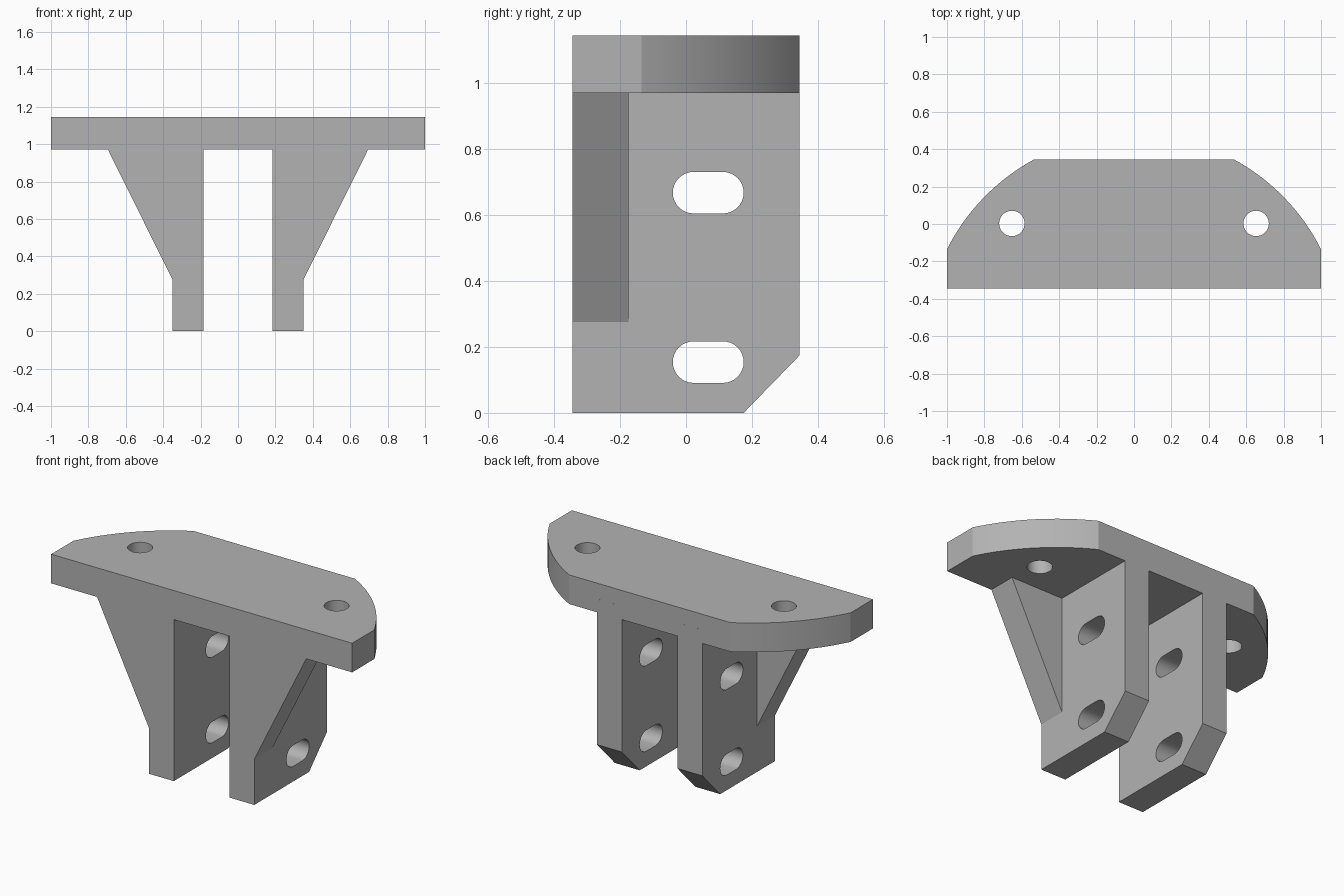
import bpy
import bmesh
from math import atan2, cos, sin, pi, hypot, radians
from mathutils import Vector

cube = bpy.data.objects.get("Cube")
if cube:
    bpy.data.objects.remove(cube, do_unlink=True)

grey = bpy.data.materials.new("matte grey")
grey.use_nodes = True
grey.diffuse_color = (0.45, 0.45, 0.45, 1)
grey.node_tree.nodes["Principled BSDF"].inputs["Base Color"].default_value = (0.45, 0.45, 0.45, 1)

DEPTH = 0.345          # half depth in y
TOP, UNDER = 1.145, 0.97
INNER, OUTER = 0.185, 0.35


def prism(name, points, axis, low, high):
    """Extrude a 2D outline along the given axis (0 = x, 1 = y, 2 = z)."""
    def place(p, d):
        co = list(p)
        co.insert(axis, d)
        return co
    bm = bmesh.new()
    face = bm.faces.new([bm.verts.new(place(p, low)) for p in points])
    ext = bmesh.ops.extrude_face_region(bm, geom=[face])
    verts = [v for v in ext["geom"] if isinstance(v, bmesh.types.BMVert)]
    move = Vector((0, 0, 0))
    move[axis] = high - low
    bmesh.ops.translate(bm, verts=verts, vec=move)
    bmesh.ops.recalc_face_normals(bm, faces=bm.faces)
    mesh = bpy.data.meshes.new(name)
    bm.to_mesh(mesh)
    bm.free()
    mesh.materials.append(grey)
    obj = bpy.data.objects.new(name, mesh)
    bpy.context.collection.objects.link(obj)
    return obj


def arc(cx, cy, r, a0, a1, n):
    return [(cx + r * cos(a0 + (a1 - a0) * i / n),
             cy + r * sin(a0 + (a1 - a0) * i / n)) for i in range(n + 1)]


def combine(target, tool, operation):
    """Apply a boolean and discard the tool object."""
    bpy.context.view_layer.objects.active = target
    mod = target.modifiers.new(operation, 'BOOLEAN')
    mod.operation = operation
    mod.solver = 'EXACT'
    mod.object = tool
    bpy.ops.object.modifier_apply(modifier=mod.name)
    bpy.data.objects.remove(tool, do_unlink=True)


# Top plate: straight front, rounded rear corners
centre_y = -0.639
start = atan2(-0.135 - centre_y, 1)
end = atan2(DEPTH - centre_y, 0.535)
right_arc = arc(0, centre_y, hypot(1, -0.135 - centre_y), start, end, 16)
left_arc = [(-x, y) for x, y in reversed(right_arc)]
bracket = prism("mounting_bracket",
                [(-1, -DEPTH), (1, -DEPTH)] + right_arc + left_arc, 2, UNDER, TOP)

# Legs with a chamfered lower rear corner, and gussets along the front
leg_side = [(-DEPTH, 0), (0.175, 0), (DEPTH, 0.175), (DEPTH, 1.05), (-DEPTH, 1.05)]
for side in (1, -1):
    leg = prism("leg", leg_side, 0, side * INNER, side * OUTER)
    gusset_front = [(side * x, z) for x, z in
                    ((0.25, 0.275), (OUTER, 0.275), (0.695, UNDER), (0.695, 1.05), (0.25, 1.05))]
    gusset = prism("gusset", gusset_front, 1, -DEPTH, -0.175)
    combine(leg, gusset, 'UNION')
    combine(bracket, leg, 'UNION')

# Bolt holes through the plate
for x in (-0.653, 0.653):
    hole = prism("bolt_hole", arc(x, 0.003, 0.068, 0, 2 * pi, 32)[:-1], 2, 0.9, 1.2)
    combine(bracket, hole, 'DIFFERENCE')

# Horizontal slots through both legs
for z in (0.154, 0.668):
    r = 0.063
    outline = arc(0.112, z, r, -pi / 2, pi / 2, 16) + arc(0.023, z, r, pi / 2, 3 * pi / 2, 16)
    slot = prism("slot", outline, 0, -0.5, 0.5)
    combine(bracket, slot, 'DIFFERENCE')

# Smooth the curved walls, keep the edges sharp
bpy.ops.object.select_all(action='DESELECT')
bracket.select_set(True)
bpy.context.view_layer.objects.active = bracket
bpy.ops.object.shade_smooth_by_angle(angle=radians(25))
